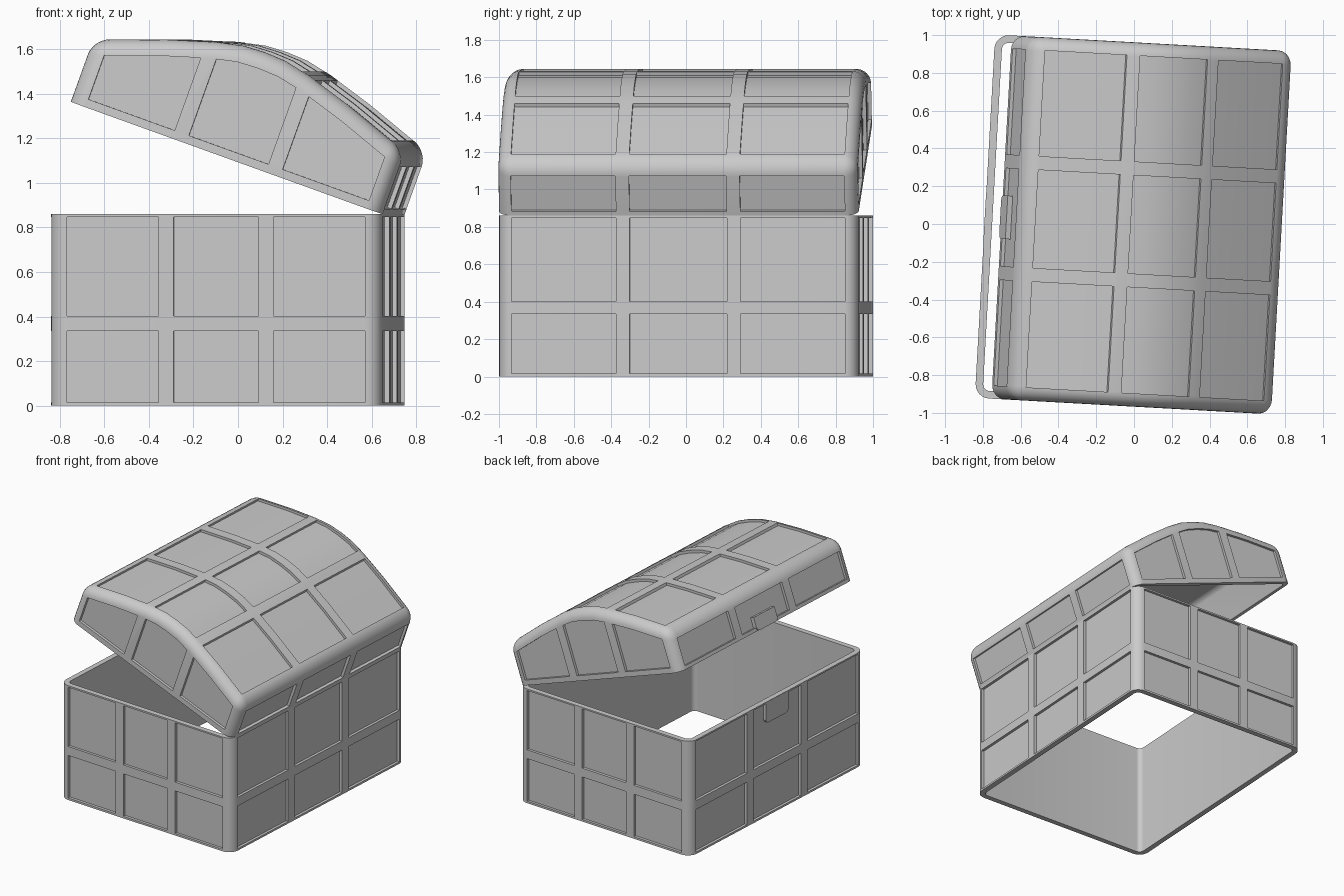
import bpy, bmesh
from math import radians
from mathutils import Matrix

if "Cube" in bpy.data.objects:
    bpy.data.objects.remove(bpy.data.objects["Cube"])

HX, HY, H = 0.745, 0.963, 0.86      # half width, half length, base height
WALL, RECESS, RAD = 0.04, 0.02, 0.075
ARCH = [(0, .505), (.1, .5), (.22, .474), (.43, .41), (HX, .297)]
PLACE = Matrix.Translation((-0.045, 0, 0)) @ Matrix.Rotation(radians(-3.2), 4, 'Z')
OPEN = (PLACE @ Matrix.Translation((HX, 0, H)) @ Matrix.Rotation(radians(19.8), 4, 'Y')
        @ Matrix.Translation((-HX, 0, 0)))
COLS_X = [(-.67, -.258), (-.19, .19), (.258, .67)]
COLS_Y = [(-.893, -.333), (-.26, .26), (.333, .893)]


def arch(s):
    s = abs(s)
    for (a, va), (b, vb) in zip(ARCH, ARCH[1:]):
        if s <= b:
            return va + (vb - va) * (s - a) / (b - a)
    return ARCH[-1][1]


def arch_line(a, b, offset):
    breaks = [k * s for s, _ in ARCH for k in (-1, 1)]
    xs = sorted({a, b} | {s for s in breaks if a < s < b})
    return [(x, arch(x) + offset) for x in xs]


def prism(bm, pts, axis, a, b):
    """Closed prism from a 2D outline, running from a to b along an axis."""
    def at(p, t):
        return {'X': (t, *p), 'Y': (p[0], t, p[1]), 'Z': (*p, t)}[axis]
    lo = [bm.verts.new(at(p, a)) for p in pts]
    hi = [bm.verts.new(at(p, b)) for p in pts]
    n = len(pts)
    faces = [bm.faces.new(lo), bm.faces.new(hi)]
    faces += [bm.faces.new((lo[i], lo[(i + 1) % n], hi[(i + 1) % n], hi[i])) for i in range(n)]
    bmesh.ops.recalc_face_normals(bm, faces=faces)


def rect(a, b, c, d):
    return [(a, c), (b, c), (b, d), (a, d)]


def make(name, bm, matrix):
    me = bpy.data.meshes.new(name)
    bm.to_mesh(me)
    bm.free()
    ob = bpy.data.objects.new(name, me)
    ob.matrix_world = matrix
    bpy.context.collection.objects.link(ob)
    return ob


def base_solid(inset, z0, z1):
    bm = bmesh.new()
    x, y = HX - inset, HY - inset
    prism(bm, rect(-x, x, -y, y), 'Z', z0, z1)
    edges = [e for e in bm.edges if abs(e.verts[0].co.z - e.verts[1].co.z) > .1]
    bmesh.ops.bevel(bm, geom=edges, offset=RAD - inset, segments=6, profile=.5, affect='EDGES')
    return bm


def lid_solid(inset, z0):
    bm = bmesh.new()
    x, y = HX - inset, HY - inset
    prism(bm, [(-x, z0)] + arch_line(-x, x, -inset) + [(x, z0)], 'Y', -y, y)
    edges = [e for e in bm.edges if e.calc_face_angle() > .8
             and max(v.co.z for v in e.verts) > z0 + .01]
    bmesh.ops.bevel(bm, geom=edges, offset=RAD - inset, segments=6, profile=.5,
                    affect='EDGES', clamp_overlap=False)
    bmesh.ops.recalc_face_normals(bm, faces=bm.faces)
    return bm


def cut(ob, cutter):
    cutter.hide_render = True
    cutter.hide_set(True)
    mod = ob.modifiers.new("cut", 'BOOLEAN')
    mod.object, mod.operation, mod.solver = cutter, 'DIFFERENCE', 'EXACT'
    bpy.context.view_layer.objects.active = ob
    bpy.context.view_layer.update()
    bpy.ops.object.modifier_apply(modifier=mod.name)
    bpy.data.objects.remove(cutter)


def smooth(ob):
    bpy.ops.object.select_all(action='DESELECT')
    ob.select_set(True)
    bpy.context.view_layer.objects.active = ob
    bpy.ops.object.shade_smooth_by_angle(angle=radians(30))


# Base: open box without a floor, two rows of recessed panels on each side
base = make("chest_base", base_solid(0, 0, H), PLACE)
cut(base, make("base_cavity", base_solid(WALL, -.1, H + .1), PLACE))
bm = bmesh.new()
for z0, z1 in ((.015, .335), (.402, .848)):
    for s in (-1, 1):
        for a, b in COLS_X:
            prism(bm, rect(a, b, z0, z1), 'Y', s * (HY - RECESS), s * (HY + .1))
        for a, b in COLS_Y:
            prism(bm, rect(a, b, z0, z1), 'X', s * (HX - RECESS), s * (HX + .1))
cut(base, make("base_panels", bm, PLACE))
smooth(base)

# Lid: hollow arched shell, tilted open about the +x edge
lid = make("chest_lid", lid_solid(0, 0), OPEN)
cut(lid, make("lid_cavity", lid_solid(WALL, -.1), OPEN))
bm = bmesh.new()
for a, b in COLS_X:
    for s in (-1, 1):      # end panels following the arch
        prism(bm, [(a, .038)] + arch_line(a, b, -.078) + [(b, .038)], 'Y',
              s * (HY - RECESS), s * (HY + .1))
    for c, d in COLS_Y:    # curved top panels
        prism(bm, arch_line(a, b, -RECESS) + arch_line(a, b, .1)[::-1], 'Y', c, d)
for c, d in COLS_Y:        # low front and back panels
    for s in (-1, 1):
        prism(bm, rect(c, d, .025, .225), 'X', s * (HX - RECESS), s * (HX + .1))
cut(lid, make("lid_panels", bm, OPEN))
smooth(lid)


# Lock plates on the -x side, with rounded lower corners
def plate(name, half, z0, z1, out, matrix):
    r = .025
    pts = [(-half, z1), (-half, z0 + r), (-half + r * .3, z0 + r * .3), (-half + r, z0),
           (half - r, z0), (half - r * .3, z0 + r * .3), (half, z0 + r), (half, z1)]
    bm = bmesh.new()
    prism(bm, pts, 'X', -HX - out, -HX + RECESS + .005)
    make(name, bm, matrix)


plate("base_lock_plate", .125, .70, H - .002, .001, PLACE)
plate("lid_lock_plate", .115, 0, .1, .008, OPEN)
